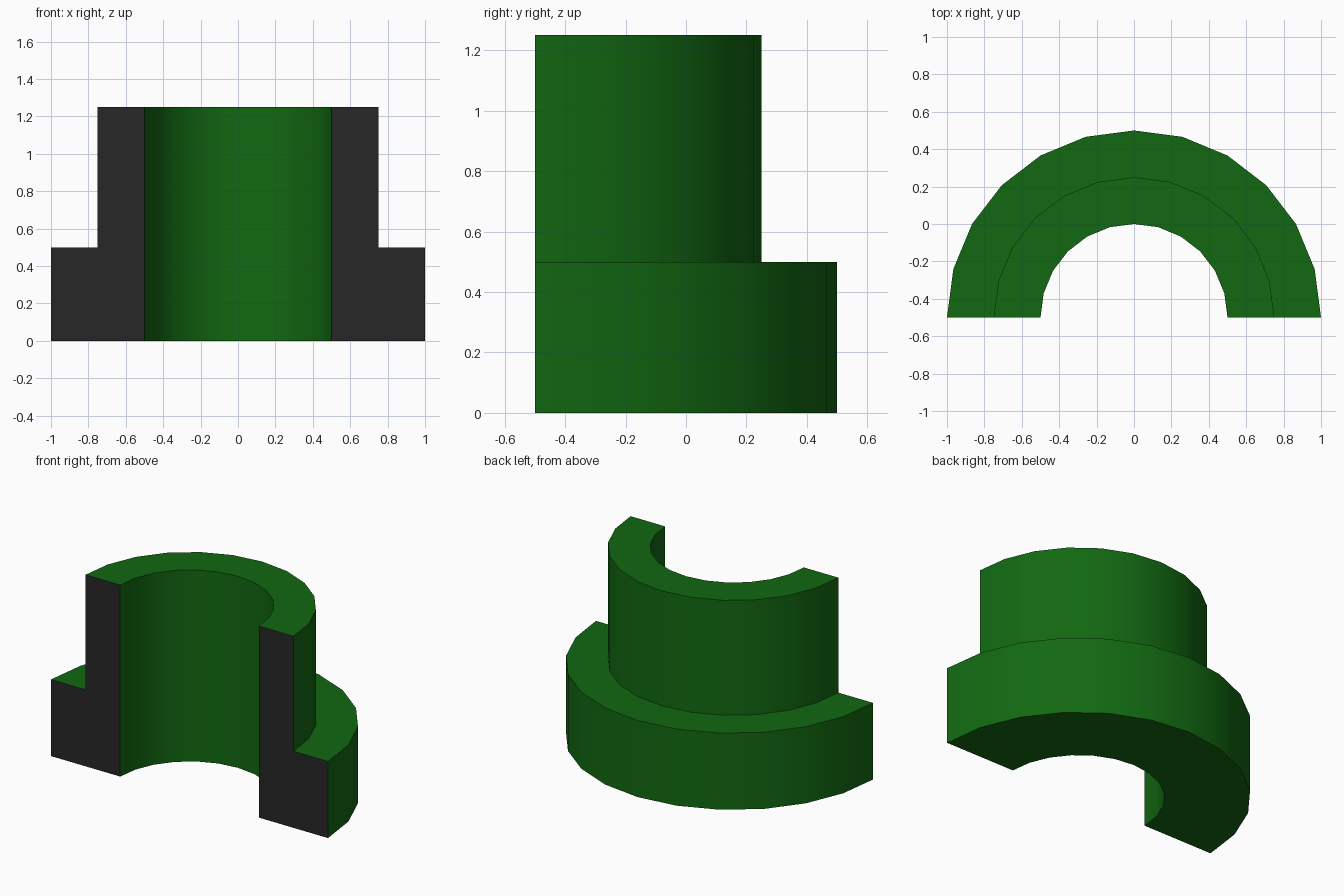
import bpy, bmesh
from math import pi, cos, sin, radians

if "Cube" in bpy.data.objects:
    bpy.data.objects.remove(bpy.data.objects["Cube"])


def material(name, color):
    m = bpy.data.materials.new(name)
    m.diffuse_color = color
    m.use_nodes = True
    m.node_tree.nodes["Principled BSDF"].inputs["Base Color"].default_value = m.diffuse_color
    return m


green = material("green", (0.006, 0.14, 0.006, 1))
dark = material("dark_cut", (0.02, 0.02, 0.021, 1))

# Stepped wall profile (radius, height)
profile = [(0.5, 0), (1, 0), (1, 0.5), (0.75, 0.5), (0.75, 1.25), (0.5, 1.25), (0.5, 0.5)]
STEPS = 12

# Sweep the profile through half a turn around (0, -0.5)
bm = bmesh.new()
rings = []
for i in range(STEPS + 1):
    a = pi * i / STEPS
    rings.append([bm.verts.new((r * cos(a), r * sin(a) - 0.5, z)) for r, z in profile])
n = len(profile)
for a, b in zip(rings, rings[1:]):
    for j in range(n):
        k = (j + 1) % n
        bm.faces.new((a[j], a[k], b[k], b[j]))

# Dark cut faces at both ends
for ring in (rings[0], rings[-1]):
    for idx in ((0, 1, 2, 3, 6), (6, 3, 4, 5)):
        bm.faces.new([ring[i] for i in idx]).material_index = 1
bmesh.ops.recalc_face_normals(bm, faces=bm.faces)

mesh = bpy.data.meshes.new("half_flanged_sleeve")
bm.to_mesh(mesh)
bm.free()
mesh.materials.append(green)
mesh.materials.append(dark)
sleeve = bpy.data.objects.new("half_flanged_sleeve", mesh)
bpy.context.collection.objects.link(sleeve)

# Smooth curved walls, sharp steps
bpy.context.view_layer.objects.active = sleeve
sleeve.select_set(True)
bpy.ops.object.shade_smooth_by_angle(angle=radians(30))
